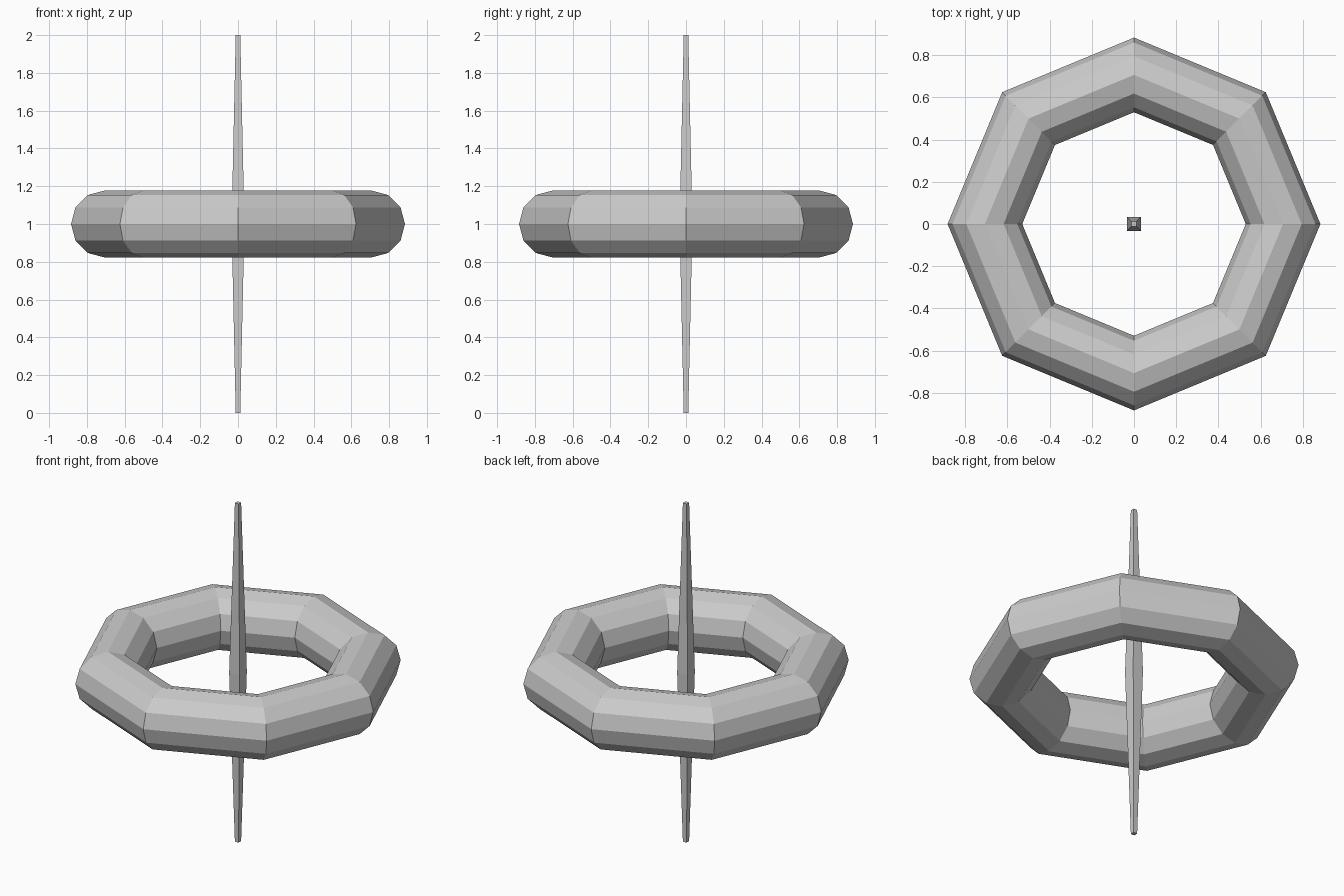
import bpy, bmesh

if "Cube" in bpy.data.objects:
    bpy.data.objects.remove(bpy.data.objects["Cube"])

# Eight-sided ring with a twelve-sided tube
bpy.ops.mesh.primitive_torus_add(
    major_segments=8, minor_segments=12,
    major_radius=0.707, minor_radius=0.177, location=(0, 0, 1))
bpy.context.object.name = "ring"

# Square spindle, thickest in the middle and tapering to both ends
bm = bmesh.new()
loops = []
for z, h in ((0, 0.012), (1, 0.034), (2, 0.012)):
    loops.append([bm.verts.new((sx * h, sy * h, z))
                  for sx, sy in ((-1, -1), (1, -1), (1, 1), (-1, 1))])
for a, b in zip(loops, loops[1:]):
    for i in range(4):
        j = (i + 1) % 4
        bm.faces.new((a[i], a[j], b[j], b[i]))
bm.faces.new(loops[0][::-1])
bm.faces.new(loops[-1])
mesh = bpy.data.meshes.new("spindle")
bm.to_mesh(mesh)
bm.free()
bpy.context.collection.objects.link(bpy.data.objects.new("spindle", mesh))
